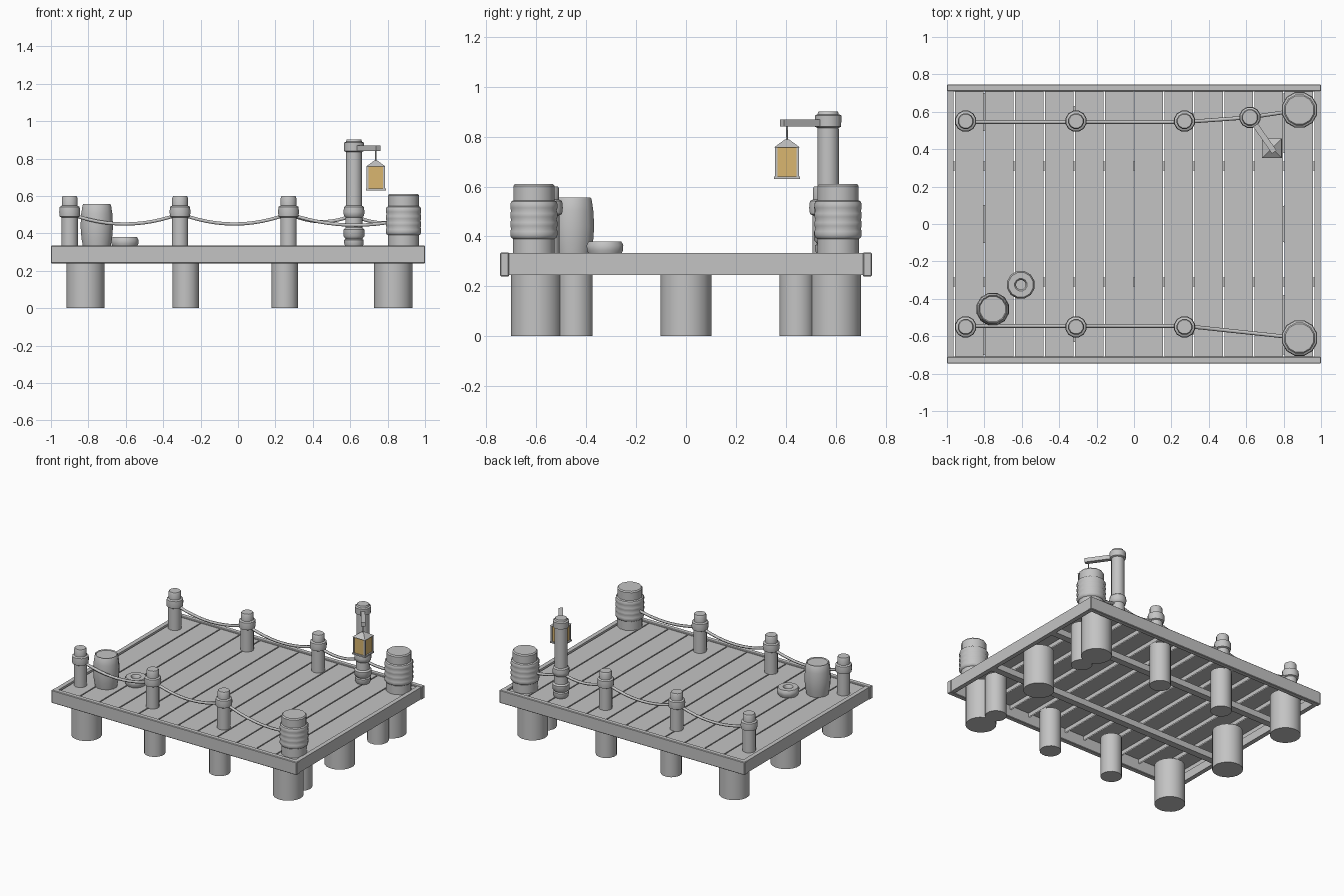
import bpy, bmesh, math
from mathutils import Vector, Matrix

old = bpy.data.objects.get("Cube")
if old:
    bpy.data.objects.remove(old, do_unlink=True)


def material(name, rgb):
    m = bpy.data.materials.new(name)
    m.use_nodes = True
    m.diffuse_color = (*rgb, 1)
    m.node_tree.nodes["Principled BSDF"].inputs["Base Color"].default_value = (*rgb, 1)
    return m


GREY = material("weathered_grey", (0.55, 0.55, 0.55))
AMBER = material("lantern_amber", (0.70, 0.47, 0.16))


def finish(name, bm, mat=GREY, smooth=True):
    mesh = bpy.data.meshes.new(name)
    bm.to_mesh(mesh)
    bm.free()
    mesh.materials.append(mat)
    ob = bpy.data.objects.new(name, mesh)
    bpy.context.collection.objects.link(ob)
    if smooth:
        bpy.ops.object.select_all(action='DESELECT')
        ob.select_set(True)
        bpy.context.view_layer.objects.active = ob
        bpy.ops.object.shade_smooth_by_angle(angle=math.radians(40))
    return ob


def box(name, lo, hi, mat=GREY, bevel=0, open_bottom=False):
    lo, hi = Vector(lo), Vector(hi)
    bm = bmesh.new()
    bmesh.ops.create_cube(bm, size=1)
    for v in bm.verts:
        v.co = (lo + hi) / 2 + v.co * (hi - lo)
    if bevel:
        bmesh.ops.bevel(bm, geom=bm.edges[:], offset=bevel, segments=1, affect='EDGES')
    if open_bottom:
        bm.normal_update()
        under = [f for f in bm.faces if f.normal.z < -0.9]
        bmesh.ops.delete(bm, geom=under, context='FACES')
    return finish(name, bm, mat, smooth=False)


def lathe(name, x, y, profile, sides=12, ring=False):
    """Turn a (radius, height) profile; ring closes it on itself, otherwise it is capped."""
    bm = bmesh.new()
    loops = []
    for r, z in profile:
        angles = [2 * math.pi * (i + 0.5) / sides for i in range(sides)]
        loops.append([bm.verts.new((x + r * math.cos(a), y + r * math.sin(a), z)) for a in angles])
    pairs = list(zip(loops, loops[1:]))
    if ring:
        pairs.append((loops[-1], loops[0]))
    else:
        bm.faces.new(loops[0])
        bm.faces.new(loops[-1])
    for a, b in pairs:
        for i in range(sides):
            j = (i + 1) % sides
            bm.faces.new((a[i], a[j], b[j], b[i]))
    bmesh.ops.recalc_face_normals(bm, faces=bm.faces[:])
    return finish(name, bm)


def wrap(r, low, high, turns):
    """Profile points for a rope wound around a post."""
    step = (high - low) / turns
    pts = []
    for i in range(turns):
        z = low + i * step
        pts += [(r * 0.96, z), (r, z + step * 0.3), (r, z + step * 0.7)]
    return pts + [(r * 0.96, high)]


def tube(name, points, radius):
    cu = bpy.data.curves.new(name, 'CURVE')
    cu.dimensions = '3D'
    cu.bevel_depth = radius
    cu.bevel_resolution = 1
    cu.use_fill_caps = True
    sp = cu.splines.new('POLY')
    sp.points.add(len(points) - 1)
    for p, co in zip(sp.points, points):
        p.co = (*co, 1)
    cu.materials.append(GREY)
    ob = bpy.data.objects.new(name, cu)
    bpy.context.collection.objects.link(ob)


def hanging_rope(a, b, sag):
    a, b = Vector(a), Vector(b)
    pts = []
    for i in range(13):
        t = i / 12
        p = a.lerp(b, t)
        p.z -= sag * 4 * t * (1 - t)
        pts.append(p)
    tube("hanging_rope", pts, 0.01)


DECK = 0.325

# Deck planks with open gaps
PLANKS = 12
pitch = 1.92 / PLANKS
for i in range(PLANKS):
    x = -0.96 + i * pitch
    box("deck_plank", (x + 0.004, -0.71, 0.295), (x + pitch - 0.004, 0.71, DECK), open_bottom=True)

# Frame and under-deck joists
for s in (-1, 1):
    box("side_beam", (-1, s * 0.7275 - 0.0185, 0.24), (1, s * 0.7275 + 0.0185, 0.335), bevel=0.004)
    box("end_beam", (s * 0.98 - 0.016, -0.71, 0.245), (s * 0.98 + 0.016, 0.71, 0.333))
    box("joist", (-0.965, s * 0.31 - 0.025, 0.25), (0.965, s * 0.31 + 0.025, 0.295))

# Pilings
for x in (-0.815, 0.83):
    for y in (-0.6, 0, 0.6):
        lathe("large_piling", x, y, [(0.103, 0), (0.103, 0.295)], 20)
for s in (-1, 1):
    for x in (-0.28, 0.25):
        lathe("small_piling", x, s * 0.57, [(0.072, 0), (0.072, 0.295)], 16)
    lathe("small_piling", 0.83, s * 0.445, [(0.072, 0), (0.072, 0.295)], 16)

# Railing posts, wrapped corner posts and front rope spans
POST_X = (-0.9, -0.31, 0.27)
CORNER = (0.885, 0.61)
for s in (-1, 1):
    for x in POST_X:
        lathe("railing_post", x, s * 0.55,
              [(0.045, DECK), (0.045, 0.485), (0.055, 0.49), (0.058, 0.515),
               (0.055, 0.542), (0.043, 0.548), (0.043, 0.59), (0.038, 0.6)])
    for a, b in zip(POST_X, POST_X[1:]):
        hanging_rope((a, s * 0.545, 0.505), (b, s * 0.545, 0.505), 0.055)
    lathe("corner_post", CORNER[0], s * CORNER[1],
          [(0.086, DECK), (0.086, 0.39)] + wrap(0.098, 0.395, 0.54, 4)
          + [(0.085, 0.545), (0.085, 0.603), (0.078, 0.611)])
hanging_rope((0.27, -0.545, 0.505), (0.885, -0.61, 0.475), 0.045)
hanging_rope((0.27, 0.545, 0.505), (0.62, 0.57, 0.5), 0.04)
hanging_rope((0.62, 0.57, 0.495), (0.885, 0.61, 0.47), 0.025)

# Lantern post with rope rings and a head collar
lathe("lantern_post", 0.62, 0.57,
      [(0.046, DECK), (0.054, 0.345), (0.054, 0.365), (0.046, 0.37), (0.05, 0.375),
       (0.058, 0.385), (0.058, 0.42), (0.048, 0.43), (0.046, 0.485),
       (0.056, 0.495), (0.058, 0.515), (0.055, 0.54), (0.045, 0.548),
       (0.044, 0.835), (0.054, 0.84), (0.055, 0.885), (0.044, 0.89), (0.04, 0.902)])

# Bracket arm reaching out over the lantern
LX, LY = 0.737, 0.405
start, end = Vector((0.62, 0.57, 0.855)), Vector((0.75, 0.385, 0.855))
bm = bmesh.new()
bmesh.ops.create_cube(bm, size=1)
bm.transform(Matrix.Translation((start + end) / 2)
             @ Matrix.Rotation(math.atan2(end.y - start.y, end.x - start.x), 4, 'Z')
             @ Matrix.Diagonal(((end - start).length, 0.03, 0.03, 1)))
finish("lantern_arm", bm, smooth=False)
tube("lantern_hook", [(LX, LY, 0.845), (LX, LY, 0.78)], 0.004)

# Lantern: base, glass, corner bars and pyramid roof
box("lantern_base", (LX - 0.053, LY - 0.053, 0.63), (LX + 0.053, LY + 0.053, 0.64))
box("lantern_glass", (LX - 0.043, LY - 0.043, 0.64), (LX + 0.043, LY + 0.043, 0.757), AMBER)
for sx in (-1, 1):
    for sy in (-1, 1):
        cx, cy = LX + sx * 0.044, LY + sy * 0.044
        box("lantern_bar", (cx - 0.005, cy - 0.005, 0.64), (cx + 0.005, cy + 0.005, 0.757))
bm = bmesh.new()
bmesh.ops.create_cone(bm, cap_ends=True, segments=4, radius1=0.052 * math.sqrt(2),
                      radius2=0.012, depth=0.032,
                      matrix=Matrix.Translation((LX, LY, 0.773))
                      @ Matrix.Rotation(math.pi / 4, 4, 'Z'))
finish("lantern_roof", bm, smooth=False)

# Barrel and coiled rope on the deck
lathe("barrel", -0.755, -0.455,
      [(0.076, DECK), (0.085, 0.375), (0.09, 0.44), (0.086, 0.505), (0.079, 0.55), (0.075, 0.556),
       (0.07, 0.55)], 12)
lathe("rope_coil", -0.605, -0.325,
      [(0.066, DECK), (0.075, 0.345), (0.076, 0.365), (0.068, 0.38),
       (0.034, 0.38), (0.026, 0.37), (0.026, DECK)], 12, ring=True)
